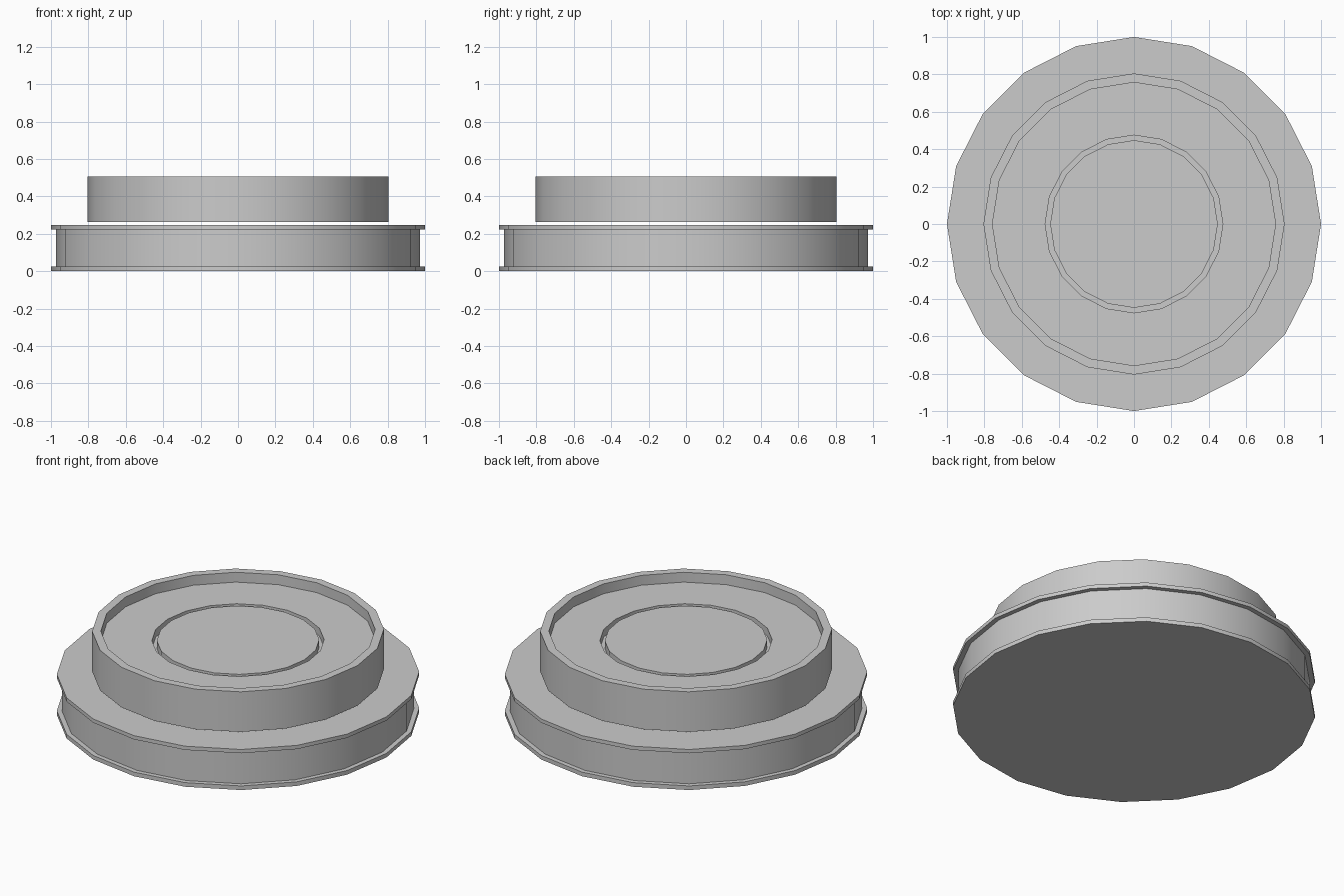
import bpy, bmesh
from math import sin, cos, pi

if "Cube" in bpy.data.objects:
    bpy.data.objects.remove(bpy.data.objects["Cube"])

SIDES = 20


def lathe(name, profile):
    """Revolve (radius, z) points into a closed 20-sided solid; radius 0 caps the axis."""
    bm = bmesh.new()
    rings = [[bm.verts.new((r * cos(2 * pi * i / SIDES), r * sin(2 * pi * i / SIDES), z))
              for i in range(SIDES)] for r, z in profile]
    for a, b in zip(rings, rings[1:]):
        for i in range(SIDES):
            j = (i + 1) % SIDES
            bm.faces.new((a[i], a[j], b[j], b[i]))
    bm.faces.new(rings[0][::-1])
    bm.faces.new(rings[-1])
    bmesh.ops.recalc_face_normals(bm, faces=bm.faces)
    mesh = bpy.data.meshes.new(name)
    bm.to_mesh(mesh)
    bm.free()
    ob = bpy.data.objects.new(name, mesh)
    bpy.context.collection.objects.link(ob)
    bpy.ops.object.select_all(action='DESELECT')
    ob.select_set(True)
    bpy.context.view_layer.objects.active = ob
    bpy.ops.object.shade_smooth_by_angle(angle=pi / 6)
    return ob


# Lower drum with a thin lip at the bottom and top
lathe("base_drum", [(1, 0), (1, 0.025), (0.972, 0.025), (0.972, 0.224),
                    (1, 0.224), (1, 0.247)])

# Upper disc floating just above: raised rim, sunken floor, circular groove and centre plate
lathe("upper_disc", [(0.805, 0.263), (0.805, 0.507), (0.757, 0.507), (0.757, 0.447),
                     (0.475, 0.447), (0.475, 0.40), (0.448, 0.40), (0.448, 0.447)])
